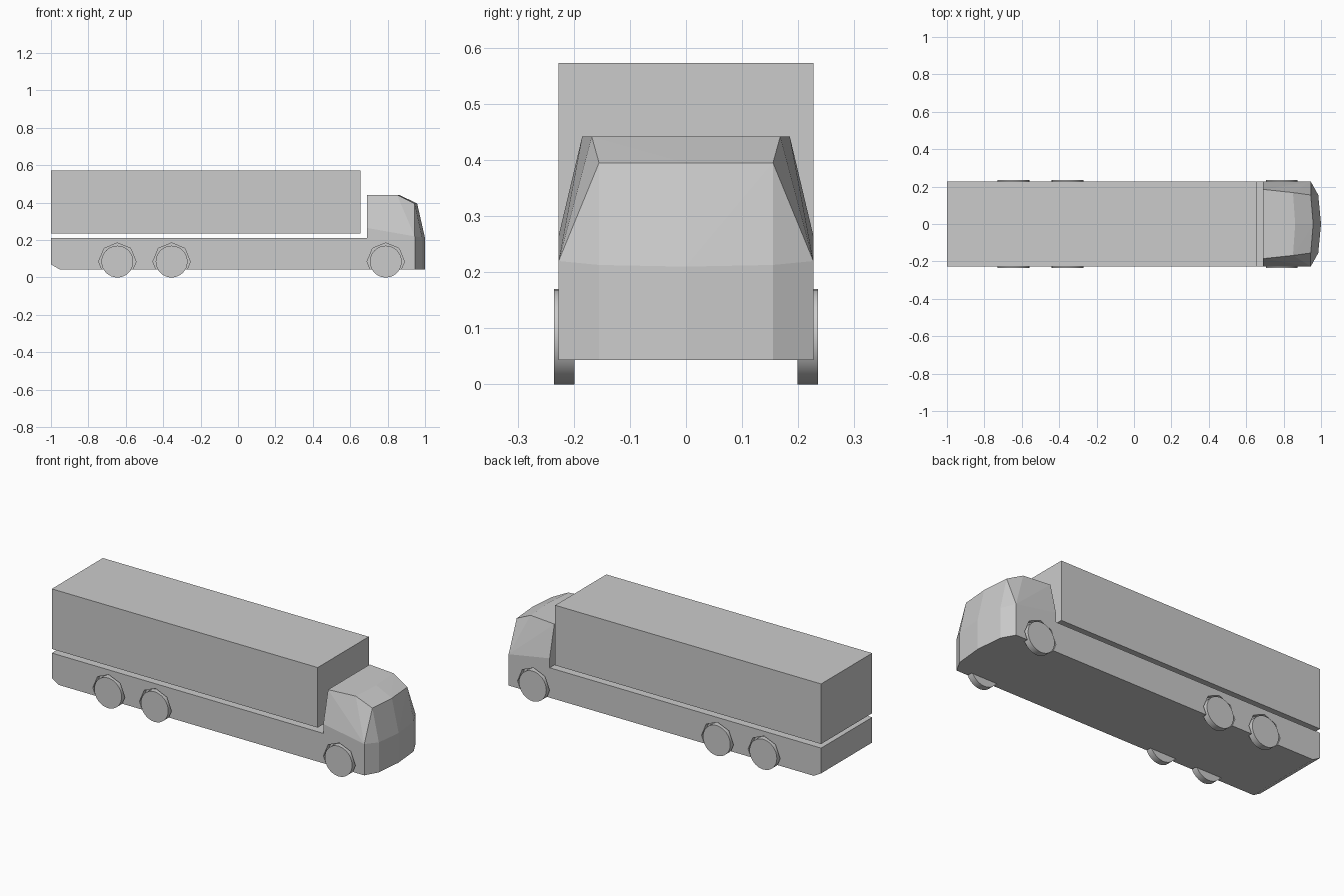
import bpy, bmesh, math
from mathutils import Vector

if "Cube" in bpy.data.objects:
    bpy.data.objects.remove(bpy.data.objects["Cube"])

HALF_W = 0.227
WHEEL_X = (-0.645, -0.355, 0.79)
WHEEL_R = 0.085


def make_object(name, bm):
    bmesh.ops.recalc_face_normals(bm, faces=bm.faces)
    mesh = bpy.data.meshes.new(name)
    bm.to_mesh(mesh)
    bm.free()
    obj = bpy.data.objects.new(name, mesh)
    bpy.context.collection.objects.link(obj)
    return obj


def extrude_xz(name, profile, y0, y1):
    """Solid made by extruding an x-z outline along y."""
    bm = bmesh.new()
    face = bm.faces.new([bm.verts.new((x, y0, z)) for x, z in profile])
    ext = bmesh.ops.extrude_face_region(bm, geom=[face])
    verts = [g for g in ext["geom"] if isinstance(g, bmesh.types.BMVert)]
    bmesh.ops.translate(bm, vec=(0, y1 - y0, 0), verts=verts)
    return make_object(name, bm)


def disc(x, z, r, n):
    return [(x + r * math.cos(2 * math.pi * i / n),
             z + r * math.sin(2 * math.pi * i / n)) for i in range(n)]


def boolean(target, tool, operation):
    mod = target.modifiers.new(operation.lower(), 'BOOLEAN')
    mod.operation, mod.object, mod.solver = operation, tool, 'EXACT'
    bpy.context.view_layer.objects.active = target
    bpy.ops.object.modifier_apply(modifier=mod.name)
    bpy.data.objects.remove(tool, do_unlink=True)


# Cargo box floating just above the chassis
extrude_xz("cargo_box", [(-1, 0.235), (0.655, 0.235), (0.655, 0.573), (-1, 0.573)],
           -HALF_W, HALF_W)

# Chassis with chamfered tail
body = extrude_xz("chassis_and_cab",
                  [(-1, 0.07), (-0.955, 0.044), (0.69, 0.044), (0.69, 0.212), (-1, 0.212)],
                  -HALF_W, HALF_W)

# Faceted cab: half of its corner points, mirrored and wrapped
corners = [
    (0.69, HALF_W, 0.044), (0.945, HALF_W, 0.044), (0.985, 0.155, 0.044), (1.0, 0, 0.044),
    (0.69, HALF_W, 0.265), (0.945, HALF_W, 0.22), (0.985, 0.155, 0.213), (1.0, 0, 0.21),
    (0.945, 0.155, 0.395), (0.958, 0, 0.395),
    (0.69, 0.185, 0.442), (0.85, 0.168, 0.442), (0.862, 0, 0.442),
]
bm = bmesh.new()
for x, y, z in corners:
    for s in ((1, -1) if y else (1,)):
        bm.verts.new((x, y * s, z))
bmesh.ops.convex_hull(bm, input=bm.verts)
bmesh.ops.dissolve_limit(bm, angle_limit=math.radians(0.5), verts=bm.verts, edges=bm.edges)
boolean(body, make_object("cab", bm), 'UNION')

# Shallow octagonal arches and round wheels on both sides
for i, x in enumerate(WHEEL_X):
    for side, s in (("right", -1), ("left", 1)):
        arch = extrude_xz("arch_cutter", disc(x, WHEEL_R, 0.1, 8), s * 0.2, s * 0.3)
        boolean(body, arch, 'DIFFERENCE')
        wheel = extrude_xz(f"wheel_{side}_{i + 1}", disc(x, WHEEL_R, WHEEL_R, 32),
                           s * 0.199, s * 0.235)
        bpy.ops.object.select_all(action='DESELECT')
        wheel.select_set(True)
        bpy.context.view_layer.objects.active = wheel
        bpy.ops.object.shade_smooth_by_angle(angle=math.radians(30))
